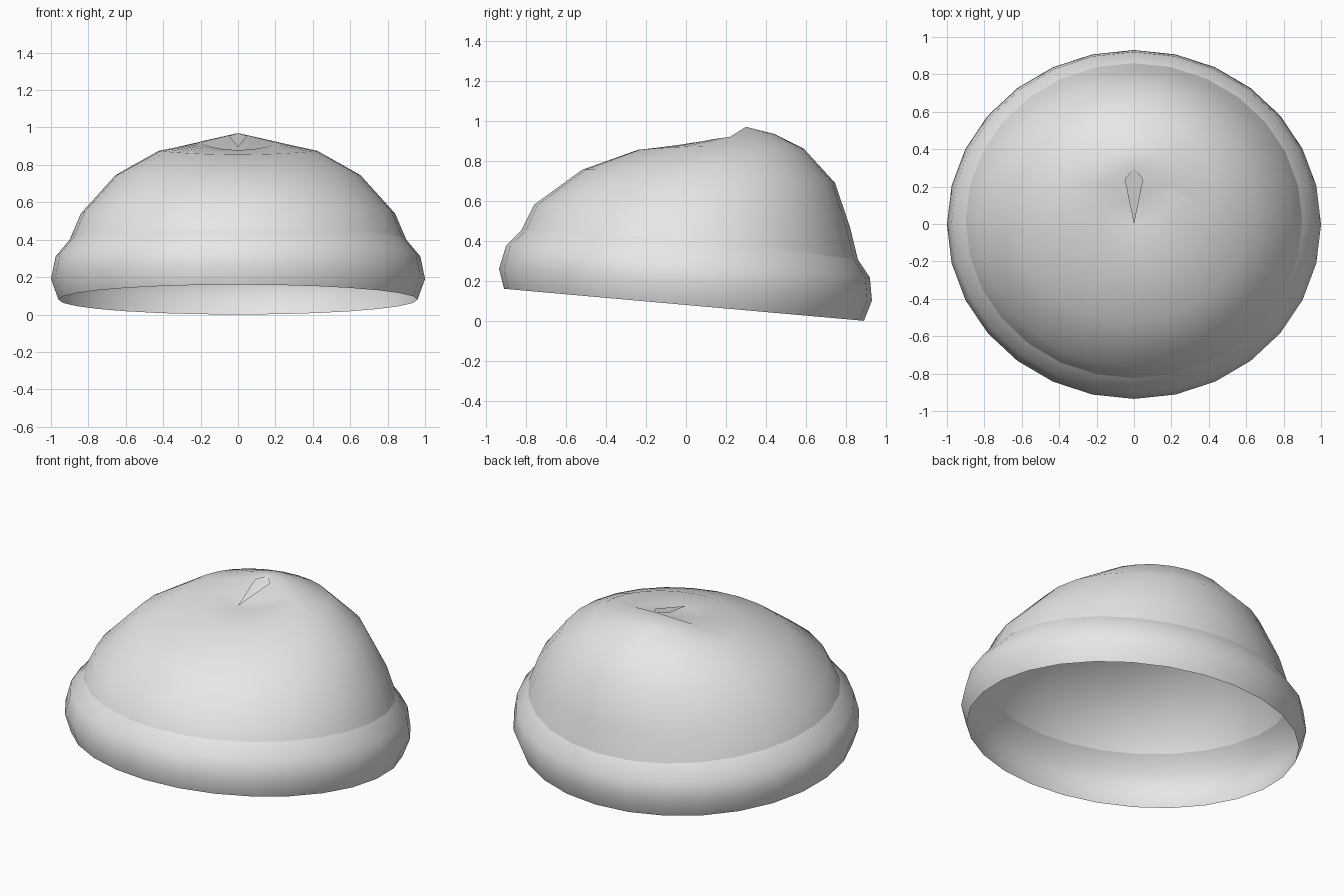
import bpy, bmesh, math

if "Cube" in bpy.data.objects:
    bpy.data.objects.remove(bpy.data.objects["Cube"])

SIDES = 28

knit = bpy.data.materials.new("light_grey_knit")
knit.diffuse_color = (0.8, 0.8, 0.8, 1)
knit.use_nodes = True
knit.node_tree.nodes["Principled BSDF"].inputs["Base Color"].default_value = knit.diffuse_color


def add_ring(bm, rx, yf, zf, yb, zb, zx):
    """Tilted oval loop: half width, front y/z, back y/z, height at the sides."""
    ring = []
    for i in range(SIDES):
        a = 2 * math.pi * i / SIDES
        s = math.sin(a)
        z = (zf + zb) / 2 + s * (zb - zf) / 2 + (zx - (zf + zb) / 2) * math.cos(a) ** 2
        ring.append(bm.verts.new((rx * math.cos(a), (yf + yb) / 2 + s * (yb - yf) / 2, z)))
    return ring


def loft(bm, rows):
    rings = [add_ring(bm, *r) for r in rows]
    for low, high in zip(rings, rings[1:]):
        for i in range(SIDES):
            j = (i + 1) % SIDES
            bm.faces.new((low[i], low[j], high[j], high[i]))
    return rings


def finish(bm, name, angle):
    me = bpy.data.meshes.new(name)
    bm.to_mesh(me)
    bm.free()
    me.materials.append(knit)
    ob = bpy.data.objects.new(name, me)
    bpy.context.collection.objects.link(ob)
    bpy.ops.object.select_all(action='DESELECT')
    ob.select_set(True)
    bpy.context.view_layer.objects.active = ob
    bpy.ops.object.shade_smooth_by_angle(angle=math.radians(angle))
    return ob


# Rolled brim, open underneath
bm = bmesh.new()
loft(bm, [(0.96, -0.91, 0.16, 0.89, 0.0, 0.08),
          (1.00, -0.935, 0.26, 0.93, 0.10, 0.19),
          (0.975, -0.90, 0.375, 0.92, 0.215, 0.31),
          (0.90, -0.825, 0.45, 0.86, 0.305, 0.40)])
finish(bm, "brim", 60)

# Crown, leaning back to a peak
bm = bmesh.new()
rings = loft(bm, [(0.90, -0.825, 0.45, 0.86, 0.305, 0.40),
                  (0.84, -0.76, 0.58, 0.82, 0.47, 0.54),
                  (0.655, -0.52, 0.755, 0.745, 0.69, 0.745),
                  (0.425, -0.24, 0.855, 0.59, 0.86, 0.875),
                  (0.20, 0.0, 0.88, 0.44, 0.935, 0.92)])
top = rings[-1]
peak = bm.verts.new((0, 0.30, 0.97))
pit = bm.verts.new((0, 0.14, 0.87))
# Back half rises to the peak, front half gathers into a pinch
for i in range(SIDES):
    j = (i + 1) % SIDES
    bm.faces.new((top[i], top[j], peak if i < SIDES // 2 else pit))
for side in (0, SIDES // 2):
    bm.faces.new((top[side], peak, pit) if side == 0 else (top[side], pit, peak))
finish(bm, "crown", 60)

# Folded tab at the pinch
bm = bmesh.new()
tab = [bm.verts.new(c) for c in ((0, 0.0, 0.895), (0.05, 0.24, 0.955),
                                 (0, 0.30, 0.97), (-0.05, 0.24, 0.955))]
bm.faces.new(tab)
finish(bm, "pinch_tab", 30)
